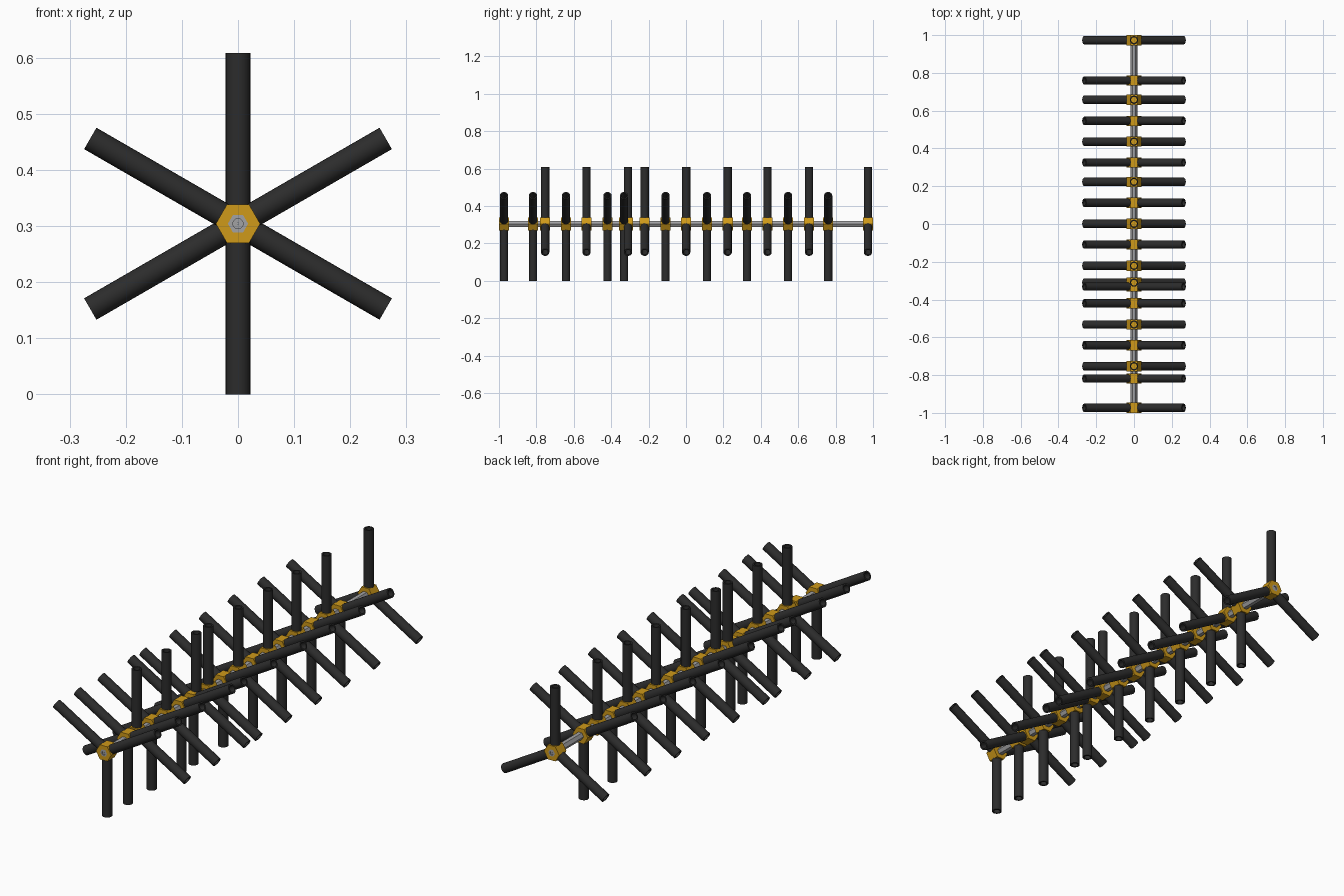
import bpy, bmesh, math
from mathutils import Matrix, Vector

if "Cube" in bpy.data.objects:
    bpy.data.objects.remove(bpy.data.objects["Cube"])

AXIS_Z = 0.304      # height of the axle
REACH = 0.304       # radius of the tube tips


def material(name, rgb):
    m = bpy.data.materials.new(name)
    m.diffuse_color = (*rgb, 1)
    m.use_nodes = True
    m.node_tree.nodes["Principled BSDF"].inputs["Base Color"].default_value = m.diffuse_color
    return m


GOLD = material("gold", (0.62, 0.32, 0.01))
BLACK = material("black rubber", (0.025, 0.025, 0.025))
STEEL = material("steel grey", (0.36, 0.36, 0.37))


def sleeve(name, mat, start, end, outer, inner, sides, inner_sides, turn=0.0):
    """Hollow bar from start to end, with a ring face at both ends."""
    start, end = Vector(start), Vector(end)
    d = end - start
    rot = d.to_track_quat('Z', 'Y').to_matrix().to_4x4()
    bm = bmesh.new()

    def ring(r, n, z):
        return [bm.verts.new((r * math.cos(2 * math.pi * i / n + turn),
                              r * math.sin(2 * math.pi * i / n + turn), z)) for i in range(n)]

    rings = []
    for z in (0, d.length):
        pair = []
        for r, n in ((outer, sides), (inner, inner_sides)):
            vs = ring(r, n, z)
            pair.append((vs, [bm.edges.new((vs[i], vs[(i + 1) % n])) for i in range(n)]))
        rings.append(pair)
        bmesh.ops.triangle_fill(bm, use_beauty=True, edges=pair[0][1] + pair[1][1])
    for k in (0, 1):
        a, b = rings[0][k][0], rings[1][k][0]
        n = len(a)
        for i in range(n):
            j = (i + 1) % n
            bm.faces.new((a[i], a[j], b[j], b[i]))
    bmesh.ops.recalc_face_normals(bm, faces=bm.faces[:])
    bm.transform(Matrix.Translation(start) @ rot)
    mesh = bpy.data.meshes.new(name)
    bm.to_mesh(mesh)
    bm.free()
    mesh.materials.append(mat)
    ob = bpy.data.objects.new(name, mesh)
    bpy.context.collection.objects.link(ob)
    bpy.ops.object.select_all(action='DESELECT')
    ob.select_set(True)
    bpy.context.view_layer.objects.active = ob
    bpy.ops.object.shade_smooth_by_angle(angle=math.radians(35))
    return ob


# hexagonal axle with a round core
sleeve("axle", STEEL, (0, -1, AXIS_Z), (0, 1, AXIS_Z), 0.018, 0.009, 6, 24)
sleeve("axle_core", STEEL, (0, -0.996, AXIS_Z), (0, 0.996, AXIS_Z), 0.009, 0.001, 24, 6)

# three-armed hubs: one set points an arm down, the other points an arm up
DOWN = [-0.973, -0.818, -0.642, -0.42, -0.331, -0.109, 0.112, 0.326, 0.546, 0.76]
UP = [-0.753, -0.532, -0.31, -0.221, 0.001, 0.223, 0.436, 0.658, 0.973]

for label, places, first in (("down", DOWN, 270), ("up", UP, 90)):
    for i, y in enumerate(places):
        sleeve(f"hub_{label}_{i}", GOLD, (0, y - 0.027, AXIS_Z), (0, y + 0.027, AXIS_Z),
               0.0395, 0.0175, 6, 6)
        for k in range(3):
            a = math.radians(first + 120 * k)
            c, s = math.cos(a), math.sin(a)
            sleeve(f"tube_{label}_{i}_{k}", BLACK,
                   (0.03 * c, y, AXIS_Z + 0.03 * s),
                   (REACH * c, y, AXIS_Z + REACH * s), 0.022, 0.015, 24, 24)
